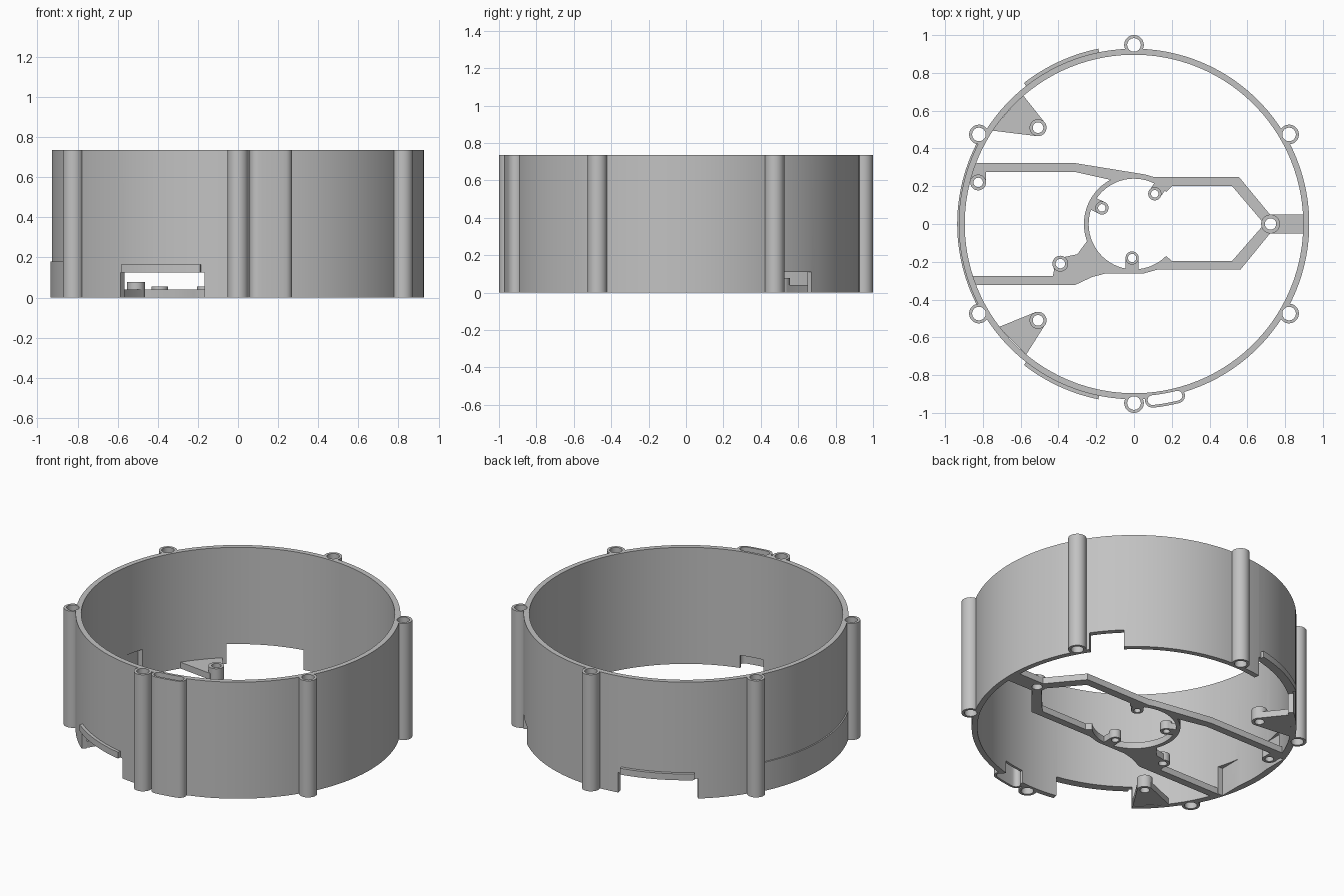
import bpy, bmesh
from math import radians, cos, sin, hypot

if "Cube" in bpy.data.objects:
    bpy.data.objects.remove(bpy.data.objects["Cube"], do_unlink=True)

grey = bpy.data.materials.new("plain grey")
grey.use_nodes = True
colour = (0.54, 0.54, 0.54, 1)
grey.diffuse_color = colour
grey.node_tree.nodes["Principled BSDF"].inputs["Base Color"].default_value = colour

HEIGHT = 0.735
R_IN, R_OUT = 0.896, 0.928
FLOOR = 0.04
BOSS = 0.055


def arc(r, a0, a1, n=24, c=(0, 0)):
    steps = [radians(a0 + (a1 - a0) * i / n) for i in range(n + 1)]
    return [(c[0] + r * cos(a), c[1] + r * sin(a)) for a in steps]


def circle(r, c=(0, 0), n=32, turn=1.3):
    return arc(r, turn, turn + 360, n, c)[:-1]


def sector(r0, r1, a0, a1):
    return arc(r0, a0, a1) + arc(r1, a1, a0)


def link(p, q, w):
    """Straight strip from p to q with half width w."""
    dx, dy = q[0] - p[0], q[1] - p[1]
    k = w / hypot(dx, dy)
    nx, ny = -dy * k, dx * k
    return [(p[0] + nx, p[1] + ny), (p[0] - nx, p[1] - ny),
            (q[0] - nx, q[1] - ny), (q[0] + nx, q[1] + ny)]


def slot(r, a0, a1, w):
    """Curved stadium following the wall."""
    c0, c1 = arc(r, a0, a1, 1)
    return (arc(r + w, a0, a1, 8) + arc(w, a1, a1 + 180, 10, c1)[1:]
            + arc(r - w, a1, a0, 8)[1:] + arc(w, a0 + 180, a0 + 360, 10, c0)[1:-1])


def prism(name, outlines, z0, z1):
    """Upright solid over one or more separate outlines."""
    bm = bmesh.new()
    for outline in outlines:
        base = bm.faces.new([bm.verts.new((x, y, z0)) for x, y in outline])
        top = bmesh.ops.extrude_face_region(bm, geom=[base])["geom"]
        bmesh.ops.translate(bm, vec=(0, 0, z1 - z0),
                            verts=[g for g in top if isinstance(g, bmesh.types.BMVert)])
    bmesh.ops.recalc_face_normals(bm, faces=bm.faces)
    mesh = bpy.data.meshes.new(name)
    bm.to_mesh(mesh)
    bm.free()
    mesh.materials.append(grey)
    obj = bpy.data.objects.new(name, mesh)
    bpy.context.collection.objects.link(obj)
    return obj


def combine(obj, operation, outlines, z0, z1):
    tool = prism("tool", outlines, z0, z1)
    tool.hide_render = True
    mod = obj.modifiers.new("combine", "BOOLEAN")
    mod.operation, mod.solver, mod.object = operation, "EXACT", tool
    bpy.context.view_layer.objects.active = obj
    bpy.ops.object.modifier_apply(modifier=mod.name)
    bpy.data.objects.remove(tool, do_unlink=True)


def add(obj, outlines, z0, z1):
    combine(obj, "UNION", outlines, z0, z1)


def cut(obj, outlines, z0=-0.1, z1=1.0):
    combine(obj, "DIFFERENCE", outlines, z0, z1)


def smooth(obj):
    bpy.ops.object.select_all(action="DESELECT")
    obj.select_set(True)
    bpy.context.view_layer.objects.active = obj
    bpy.ops.object.shade_smooth_by_angle(angle=radians(30))


# Outer wall: solid drum with screw tubes and cable pocket, hollowed in one cut
tubes = arc(0.948, 30, 330, 5)
wall = prism("outer_wall", [circle(R_OUT, n=120)], 0, HEIGHT)
add(wall, [circle(0.052, p, turn=4) for p in tubes]
    + [slot(0.9375, -84, -75.8, 0.04)], 0, HEIGHT)
cut(wall, [circle(R_IN, n=120)] + [circle(0.036, p, turn=4) for p in tubes]
    + [slot(0.9375, -84, -75.8, 0.026)])

# Ledges over the openings and the thicker side band
add(wall, [sector(0.911, 0.947, side * 101.5, side * 128) for side in (1, -1)], 0.125, 0.165)
add(wall, [sector(0.911, 0.936, 153, 207)], 0, 0.18)

# Openings along the bottom edge of the wall
cut(wall, [sector(0.8, 1.0, side * 100.3, side * 129.2) for side in (1, -1)], -0.1, 0.125)
cut(wall, [sector(0.8, 1.0, 34, 46.4)], -0.1, 0.11)
cut(wall, [sector(0.85, 0.935, -84.7, -75.2)], -0.1, 0.08)
cut(wall, [[(-0.887, -0.27), (-0.5, -0.27), (-0.5, 0.27), (-0.887, 0.27)]], -0.1, 0.178)
smooth(wall)

# Flat floor frame: two arms, a central ring and a pointed loop
right_side = [(-0.86, 0.322), (-0.31, 0.322), (0.06, 0.262), (0.1, 0.25), (0.555, 0.25),
              (0.72, 0.05), (0.905, 0.05), (0.905, -0.05), (0.72, -0.05),
              (0.565, -0.24), (0.13, -0.24), (0.05, -0.262)]
left_side = [(-0.15, -0.262), (-0.22, -0.28), (-0.31, -0.322), (-0.86, -0.322),
             (-0.86, -0.275), (-0.43, -0.275), (-0.42, -0.23), (-0.37, -0.175),
             (-0.3, -0.16)]
frame = prism("floor_frame", [right_side + left_side + arc(0.265, 200, 118)
                              + [(-0.31, 0.275), (-0.86, 0.275)]], 0, FLOOR)
cut(frame, [circle(0.24, n=64)])
cut(frame, [[(0.1, 0), (0.17, 0.17), (0.2, 0.2), (0.52, 0.2), (0.69, 0),
             (0.52, -0.195), (0.2, -0.195), (0.17, -0.17)]])

# Screw bosses on the frame: centre, radius, hole radius, anchor of the web
bosses = [((-0.01, -0.18), 0.035, 0.022, (-0.01, -0.25)),
          ((0.11, 0.16), 0.035, 0.02, (0.155, 0.225)),
          ((-0.17, 0.085), 0.035, 0.02, (-0.225, 0.112)),
          ((-0.39, -0.21), 0.042, 0.025, (-0.37, -0.28)),
          ((-0.825, 0.22), 0.042, 0.025, (-0.825, 0.3)),
          ((0.723, 0), 0.05, 0.03, (0.8, 0))]
for centre, r, hole, anchor in bosses:
    add(frame, [link(centre, anchor, r * 0.97)], 0, FLOOR)
    add(frame, [circle(r, centre)], 0, BOSS)
cut(frame, [circle(hole, centre) for centre, r, hole, anchor in bosses])
smooth(frame)

# Triangular corner brackets, each with a taller boss
brackets = {"back_bracket": (1, (-0.755, 0.495), (-0.59, 0.685)),
            "front_bracket": (-1, (-0.715, 0.545), (-0.57, 0.69))}
for name, (side, a, b) in brackets.items():
    outline = [a, b, (-0.475, 0.54), (-0.52, 0.466)]
    centre = (-0.508, 0.51 * side)
    bracket = prism(name, [[(x, y * side) for x, y in outline]], 0, FLOOR)
    add(bracket, [circle(0.045, centre)], 0, 0.077)
    cut(bracket, [circle(0.028, centre)])
    smooth(bracket)
